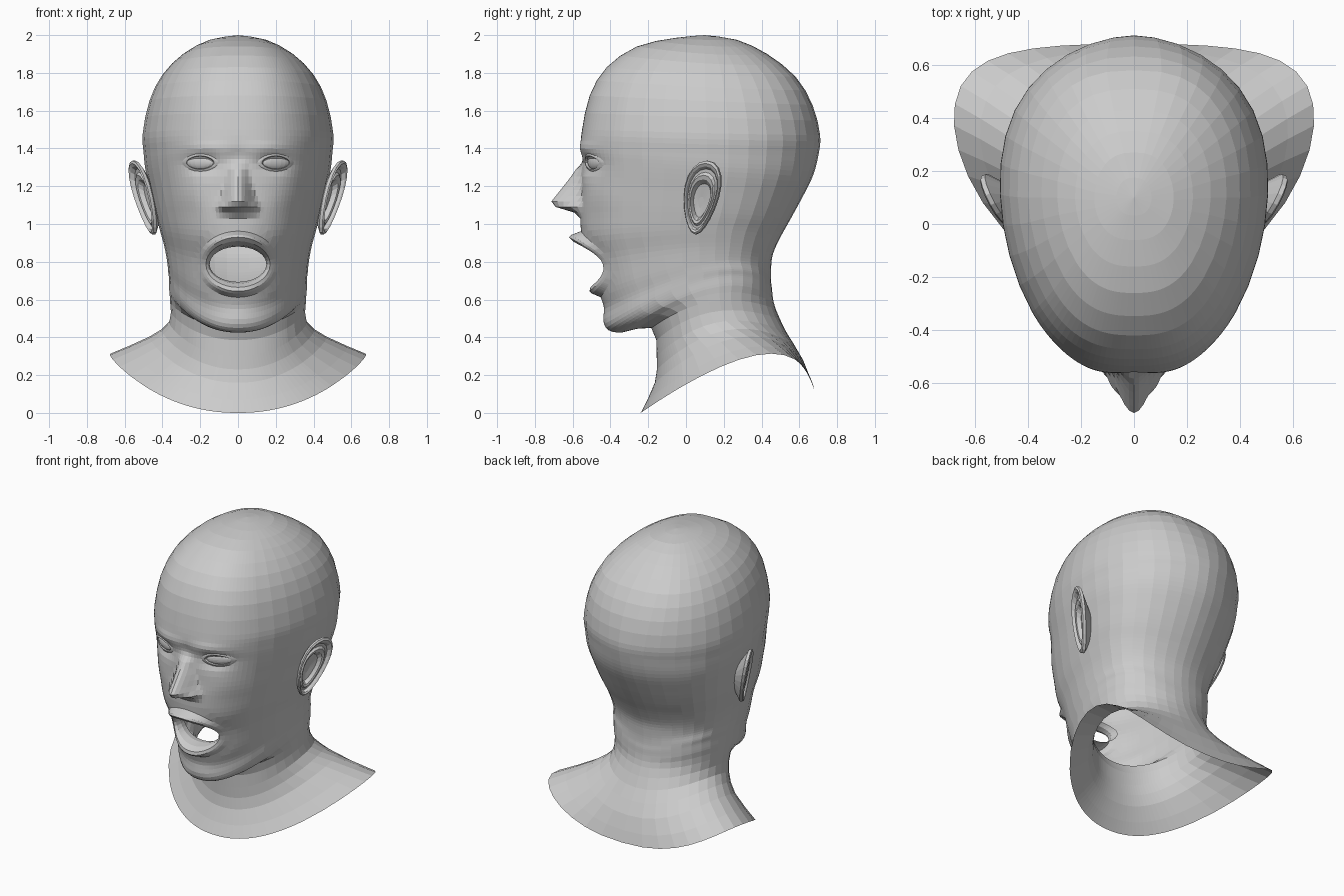
import bpy, bmesh
from math import sin, cos, asin, pi, exp, radians, hypot
from mathutils import Vector
from mathutils.bvhtree import BVHTree

if "Cube" in bpy.data.objects:
    bpy.data.objects.remove(bpy.data.objects["Cube"])

grey = bpy.data.materials.new("plain grey")
grey.use_nodes = True
grey.diffuse_color = (0.6, 0.6, 0.6, 1)
grey.node_tree.nodes["Principled BSDF"].inputs["Base Color"].default_value = grey.diffuse_color


def add_object(name, bm):
    mesh = bpy.data.meshes.new(name)
    bm.to_mesh(mesh)
    bm.free()
    mesh.materials.append(grey)
    obj = bpy.data.objects.new(name, mesh)
    bpy.context.collection.objects.link(obj)
    return obj


def catmull(a, b, c, d, t):
    return [q + 0.5 * t * (r - p + t * (2 * p - 5 * q + 4 * r - s + t * (3 * (q - r) + s - p)))
            for p, q, r, s in zip(a, b, c, d)]


def blend(table, x):
    """Piecewise linear lookup in a descending table."""
    if x >= table[0][0] or x <= table[-1][0]:
        return 0
    for (x0, y0), (x1, y1) in zip(table, table[1:]):
        if x >= x1:
            return y1 + (y0 - y1) * (x - x1) / (x0 - x1)


def bridge(bm, rows):
    """Skin closed rings of vertices with quads."""
    for r0, r1 in zip(rows, rows[1:]):
        for i in range(len(r0)):
            j = (i + 1) % len(r0)
            bm.faces.new((r0[i], r1[i], r1[j], r0[j]))


# Head rings, crown to hem: front y, front z, half width, side y, side z, back y, back z
RINGS = [
    (.1, 2, 0, .1, 2, .1, 2),
    (-.06, 1.985, .15, .1, 1.975, .27, 1.975),
    (-.26, 1.94, .29, .12, 1.9, .43, 1.9),
    (-.42, 1.83, .4, .13, 1.79, .58, 1.78),
    (-.51, 1.68, .47, .14, 1.65, .67, 1.63),
    (-.55, 1.5, .505, .15, 1.48, .71, 1.47),
    (-.558, 1.4, .5, .15, 1.37, .7, 1.36),
    (-.555, 1.32, .49, .15, 1.28, .67, 1.25),
    (-.555, 1.18, .465, .14, 1.17, .61, 1.13),
    (-.56, 1.06, .44, .12, 1.06, .55, 1.02),
    (-.55, .93, .415, .1, .97, .5, .93),
    (-.5, .8, .39, .1, .88, .46, .84),
    (-.46, .64, .375, .1, .8, .45, .76),
    (-.43, .55, .37, .12, .75, .45, .7),
    (-.42, .45, .365, .12, .71, .455, .66),
    (-.34, .425, .365, .13, .66, .46, .61),
    (-.18, .45, .36, .14, .59, .475, .55),
    (-.155, .3, .365, .17, .48, .53, .43),
    (-.165, .16, .47, .28, .4, .62, .28),
    (-.24, 0, .68, .4, .31, .68, .12),
]
# Roundness of the front and back of each ring, by side z
FRONT_POWER = [(3, .77), (1.1, .77), (.6, .95), (0, .9)]
BACK_POWER = [(3, .78), (1.8, .78), (1.4, 1.15), (.6, 1.08), (.45, .87), (0, .87)]
# Nose height and half width by z
NOSE_HEIGHT = [(1.38, 0), (1.32, .015), (1.25, .055), (1.16, .125), (1.12, .155),
               (1.09, .13), (1.06, .03), (1.03, 0)]
NOSE_WIDTH = [(1.4, .06), (1.25, .065), (1.13, .1), (1.08, .12), (1, .12)]
# Soft face bumps: x, z, x spread, z spread, y shift
BUMPS = [(.19, 1.315, .09, .045, .035), (.16, 1.405, .12, .03, -.012), (0, 1.34, .05, .04, .02),
         (.27, 1.16, .1, .07, -.01), (.085, 1.09, .025, .025, -.025), (0, .5, .12, .05, -.01)]
# Mouth rings: half width, half height, lip bulge, depth
MOUTH_Z = .787
MOUTH_RINGS = [(.215, .175, 0, 0), (.195, .155, .8, 0), (.184, .143, 1, 0), (.17, .122, .8, 0),
               (.158, .102, .3, .02), (.15, .093, 0, .06), (.16, .1, 0, .1)]


def ring_point(ring, angle):
    yf, zf, half, ys, zs, yb, zb = ring
    c, s = cos(angle), sin(angle)
    end = blend(FRONT_POWER if c > 0 else BACK_POWER, zs)
    x = half * abs(s) ** (.87 + (end - .87) * abs(c)) * (1 if s > 0 else -1)
    y = ys + (yf - yb) / 2 * c + ((yf + yb) / 2 - ys) * c * c
    z = zs + (zf - zb) / 2 * c + ((zf + zb) / 2 - zs) * c * c
    if c > 0 and z > .43:
        h, w = blend(NOSE_HEIGHT, z), blend(NOSE_WIDTH, z)
        if h and abs(x) < w:
            y -= h * (.5 + .5 * cos(pi * x / w)) ** .75
        for bx, bz, sx, sz, dy in BUMPS:
            y += c * dy * exp(-((abs(x) - bx) / sx) ** 2 - ((z - bz) / sz) ** 2)
    return x, y, z


# Head and neck shell, columns closer together across the face
half = [asin((.781 * i / 20) ** 1.3) for i in range(20)] + [radians(45 + 135 * i / 13) for i in range(13)]
angles = half + [pi] + [-a for a in reversed(half[1:])]
bm = bmesh.new()
rows = []
last = len(RINGS) - 1
for k in range(last):
    steps = 4 if 5 <= k < 15 else 2
    keys = [RINGS[min(max(k + d, 0), last)] for d in (-1, 0, 1, 2)]
    for t in range(steps):
        rows.append(catmull(*keys, t / steps))
rows.append(RINGS[-1])
bridge(bm, [[bm.verts.new(ring_point(r, a)) for a in angles] for r in rows])
bmesh.ops.remove_doubles(bm, verts=bm.verts, dist=.0005)
bmesh.ops.recalc_face_normals(bm, faces=bm.faces)
surface = BVHTree.FromBMesh(bm)


def face_y(x, z):
    return surface.ray_cast(Vector((x, -2, z)), Vector((0, 1, 0)))[0].y


# Open mouth: cut an oval, then grow lips that roll inward
def mouth_position(v, ring):
    return v.co.x / ring[0], (v.co.z - MOUTH_Z) / ring[1]


def fit_to_ring(v, old, new):
    px, pz = mouth_position(v, old)
    r = hypot(px, pz)
    px, pz = px / r, pz / r
    width, height, bulge, depth = new
    x, z = px * width, MOUTH_Z + pz * height
    lip = bulge * pz * pz * (.07 if pz > 0 else .05)
    v.co = (x, face_y(x, z) - lip + depth, z)


outer = MOUTH_RINGS[0]
inside = [v for v in bm.verts if v.co.y < -.25 and hypot(*mouth_position(v, outer)) < 1]
bmesh.ops.delete(bm, geom=inside, context='VERTS')
edges = [e for e in bm.edges if e.is_boundary and e.verts[0].co.y < -.25
         and all(hypot(*mouth_position(v, outer)) < 1.6 for v in e.verts)]
for v in {v for e in edges for v in e.verts}:
    fit_to_ring(v, outer, outer)
for old, new in zip(MOUTH_RINGS, MOUTH_RINGS[1:]):
    grown = bmesh.ops.extrude_edge_only(bm, edges=edges)["geom"]
    edges = [g for g in grown if isinstance(g, bmesh.types.BMEdge) and g.is_boundary]
    for v in {v for e in edges for v in e.verts}:
        fit_to_ring(v, old, new)
add_object("head_and_neck", bm)


# Eyes and ears on both sides
def make_eye(side, name):
    bm = bmesh.new()
    bmesh.ops.create_uvsphere(bm, u_segments=16, v_segments=10, radius=1)
    cx, cz = side * .2, 1.325
    depth = face_y(cx, cz)
    slope = (face_y(cx + .06, cz) - face_y(cx - .06, cz)) / .12
    for v in bm.verts:
        x, y, z = v.co
        v.co = (cx + x * .074, depth + .004 + y * .022 + slope * x * .07, cz + z * .036)
    add_object(name + "_eyeball", bm)

    # Eyelid rim around the eyeball
    bm = bmesh.new()
    rings = []
    for size, lift in ((1.4, .004), (1.15, -.006), (1, -.01), (.93, .004)):
        ring = []
        for i in range(20):
            a = 2 * pi * i / 20
            x, z = .074 * size * cos(a), .036 * size * sin(a) * (1 - .15 * cos(a) ** 2)
            y = face_y(cx + x, cz + z) + lift
            ring.append(bm.verts.new((cx + x, y, cz + z)))
        rings.append(ring)
    bridge(bm, rings)
    bmesh.ops.recalc_face_normals(bm, faces=bm.faces)
    add_object(name + "_eyelids", bm)


# Ear rings, from the hidden back over the rim into the hollow: size, outward offset
EAR_RINGS = [(.45, -.06), (.85, -.025), (1, -.012), (1, .004), (.94, .01), (.87, .004),
             (.81, -.012), (.73, -.012), (.66, -.002), (.56, -.006), (.46, -.03), (.15, -.035)]


def make_ear(side, name):
    bm = bmesh.new()
    rings = []
    for size, out in EAR_RINGS:
        ring = []
        for i in range(20):
            a = 2 * pi * i / 20
            v = sin(a)
            y = .08 - .02 * (1 - size) + size * (.03 * v + cos(a) * (.09 + .025 * v))
            z = 1.14 - .03 * (1 - size) + size * .195 * v
            x = .512 + .2 * (z - 1.14) + .45 * (y - .1) + out
            ring.append(bm.verts.new((side * x, y - out * .45, z)))
        rings.append(ring)
    bridge(bm, rings)
    bm.faces.new(rings[-1])
    bmesh.ops.recalc_face_normals(bm, faces=bm.faces)
    add_object(name + "_ear", bm)


for side, name in ((1, "left"), (-1, "right")):
    make_eye(side, name)
    make_ear(side, name)
